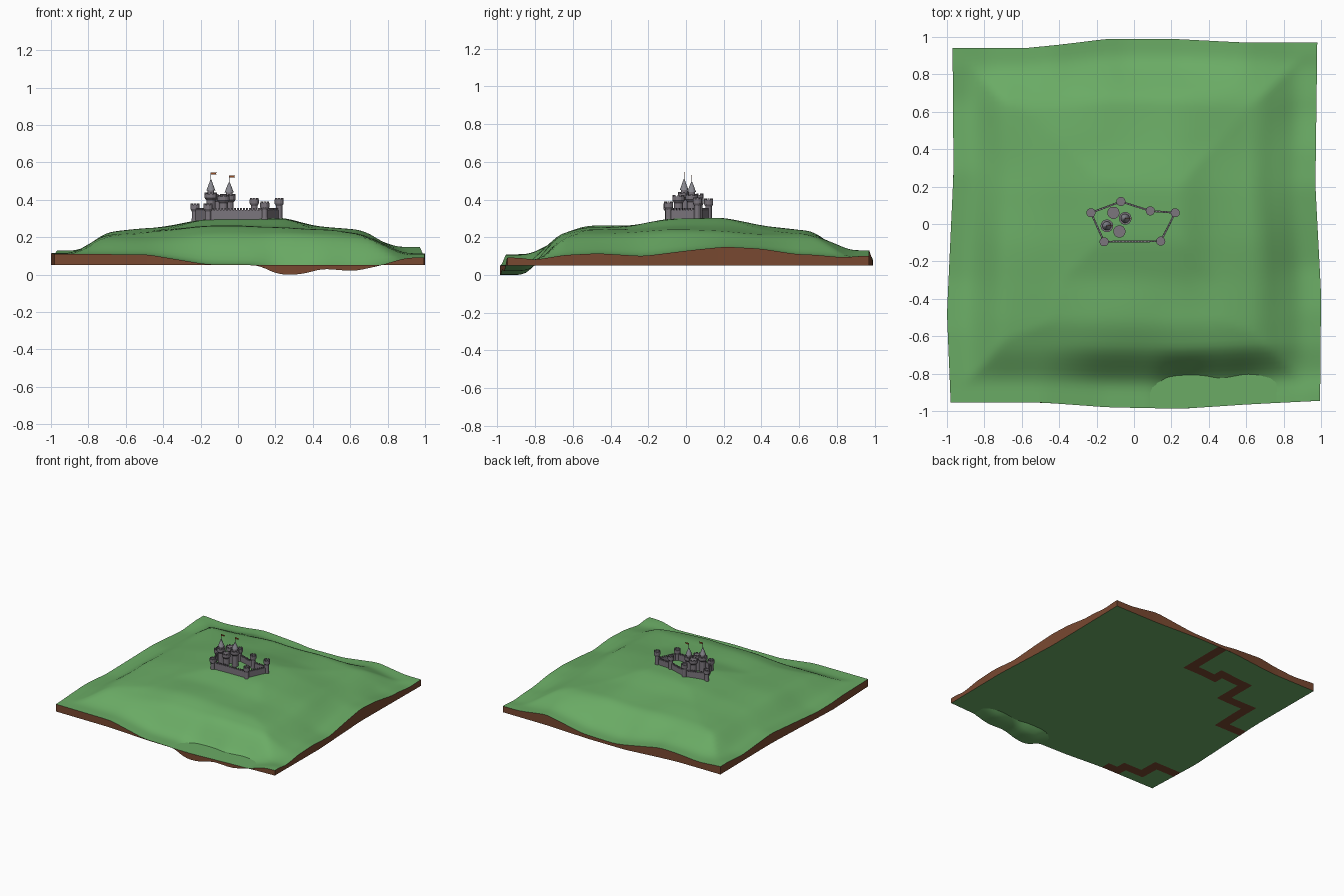
import bpy, bmesh, math
from mathutils import Vector, Matrix

if "Cube" in bpy.data.objects:
    bpy.data.objects.remove(bpy.data.objects["Cube"])

N = 72          # terrain grid cells per side
BASE = 0.05     # level of the flat underside


def mat(name, rgb):
    m = bpy.data.materials.new(name)
    m.diffuse_color = (*rgb, 1)
    m.use_nodes = True
    m.node_tree.nodes["Principled BSDF"].inputs["Base Color"].default_value = m.diffuse_color
    return m


GRASS = mat("grass green", (0.145, 0.41, 0.13))
EARTH = mat("earth brown", (0.19, 0.066, 0.03))
STONE = mat("stone grey", (0.2, 0.18, 0.205))
ROOF = mat("roof grey", (0.25, 0.25, 0.28))
FLAG = mat("flag rust", (0.32, 0.08, 0.02))


def finish(bm, name, *mats):
    me = bpy.data.meshes.new(name)
    bm.to_mesh(me)
    bm.free()
    ob = bpy.data.objects.new(name, me)
    bpy.context.collection.objects.link(ob)
    for m in mats:
        me.materials.append(m)
    return ob


def curve(*pts):
    """Piecewise profile with softened corners."""
    def lin(t):
        t = min(max(t, pts[0][0]), pts[-1][0])
        for (a, p), (b, q) in zip(pts, pts[1:]):
            if t <= b:
                return p + (q - p) * (t - a) / (b - a)
        return pts[-1][1]
    return lambda t: sum(lin(t + d) for d in (-.04, -.02, 0, .02, .04)) / 5


def ramp(t, a, b):
    t = min(max((t - a) / (b - a), 0), 1)
    return t * t * (3 - 2 * t)


# ---- terrain outline in plan and rim heights
left = curve((-1, -.98), (-.5, -1), (.3, -.965), (1, -.97))
right = curve((-1, .995), (-.4, 1), (.2, .97), (1, .98))
front = curve((-1, -.955), (-.5, -.955), (-.15, -.98), (.25, -.988), (.6, -.965), (1, -.945))
back = curve((-1, .94), (-.6, .94), (-.4, .96), (-.15, .99), (.2, .99), (.6, .97), (1, .97))
z_front = curve((-1, .11), (-.5, .108), (-.3, .075), (-.18, .055), (.1, .052), (.21, 0), (.33, 0),
                (.45, .032), (.62, .018), (.75, .045), (.9, .09), (1, .092))
z_back = curve((-1, .115), (-.8, .1), (-.45, .13), (-.05, .075), (.25, .08), (.6, .135), (.85, .1), (1, .1))
z_right = curve((-1, .1), (-.8, .1), (-.5, .115), (-.25, .1), (0, .13), (.2, .15), (.4, .14), (.6, .11), (1, .1))
z_left = curve((-1, .11), (-.6, .115), (-.3, .1), (.3, .13), (.7, .1), (1, .115))
# hill shape along each axis, 1 at the summit
hill_x = curve((-.89, 0), (-.72, .58), (-.4, .76), (-.2, .96), (0, 1), (.25, 1), (.4, .8), (.68, .62), (.89, 0))
hill_y = curve((-.87, 0), (-.7, .5), (-.55, .74), (-.3, .78), (-.1, .97), (.2, 1), (.4, .78), (.68, .64), (.89, 0))


def height(x, y):
    a, b = hill_x(x), hill_y(y)
    hill = .194 * (.45 * a * b + .55 * min(a, b))
    rim = .11
    rim += (z_front(x) - .11) * ramp(-y, .66, .88)
    rim += (z_back(x) - .11) * ramp(y, .66, .88)
    side = 1 - ramp(abs(y), .84, .96)
    rim += (z_right(y) - .11) * ramp(x, .7, .95) * side
    rim += (z_left(y) - .11) * ramp(-x, .7, .95) * side
    wave = .008 * math.sin(7 * x + 2 * y) * math.sin(6 * y - 3 * x + 1)
    return rim + hill + wave * ramp(max(abs(x), abs(y)), .2, .5) * min(1, 2 * hill / .19)


def plan(u, v):
    s, t = (u + 1) / 2, (v + 1) / 2
    return (left(v) * (1 - s) + right(v) * s, front(u) * (1 - t) + back(u) * t)


def sheet(n, zfun):
    """Square sheet that follows the plan outline."""
    bm = bmesh.new()
    vs = []
    for j in range(n + 1):
        for i in range(n + 1):
            u, v = 2 * i / n - 1, 2 * j / n - 1
            vs.append(bm.verts.new((*plan(u, v), zfun(u, v))))
    for j in range(n):
        for i in range(n):
            k = j * (n + 1) + i
            bm.faces.new((vs[k], vs[k + 1], vs[k + n + 2], vs[k + n + 1]))
    return bm


bm = sheet(N, height)
for f in bm.faces:
    f.smooth = True
rim_edges = [[v.co.copy() for v in e.verts] for e in bm.edges if e.is_boundary]
finish(bm, "terrain_surface", GRASS)

# earth wall from the rim to the base level
bm = bmesh.new()
for a, b in rim_edges:
    vs = [bm.verts.new(p) for p in (a, b, (b.x, b.y, BASE), (a.x, a.y, BASE))]
    f = bm.faces.new(vs)
    f.normal_update()
    if f.normal.dot(Vector((a.x, a.y, 0))) < 0:
        f.normal_flip()
finish(bm, "earth_skirt", EARTH)

# underside with a stepped brown band
bm = sheet(24, lambda u, v: BASE)
paths = [[(-.02, .97), (-.02, .65), (-.55, .65), (-.55, .4), (-.8, .4), (-.8, .08), (-.97, .08)],
         [(-.97, -.65), (-.8, -.65), (-.8, -.8), (-.63, -.8), (-.63, -.9), (-.5, -.9), (-.5, -.97)]]


def in_band(c):
    return any(min(a[0], b[0]) - .042 < c.x < max(a[0], b[0]) + .042 and
               min(a[1], b[1]) - .042 < c.y < max(a[1], b[1]) + .042
               for p in paths for a, b in zip(p, p[1:]))


for f in bm.faces:
    f.material_index = int(in_band(f.calc_center_median()))
    f.normal_flip()
finish(bm, "terrain_underside", GRASS, EARTH)


# ---- castle helpers
def lathe(bm, x, y, prof, n=14):
    """Round part from (radius, z) pairs."""
    rings = [[bm.verts.new((x + r * math.cos(2 * math.pi * k / n), y + r * math.sin(2 * math.pi * k / n), z))
              for k in range(n)] for r, z in prof]
    for lo, hi in zip(rings, rings[1:]):
        for k in range(n):
            bm.faces.new((lo[k], lo[(k + 1) % n], hi[(k + 1) % n], hi[k]))
    bm.faces.new(rings[-1])
    bm.faces.new(rings[0][::-1])


def box(bm, centre, size, angle=0):
    m = Matrix.Translation(centre) @ Matrix.Rotation(angle, 4, 'Z') @ Matrix.Diagonal((*size, 1))
    bmesh.ops.create_cube(bm, size=1, matrix=m)


def tower(name, x, y, top, r, head):
    bm = bmesh.new()
    z = top - .008
    lathe(bm, x, y, [(r * 1.08, .265), (r, .31), (r, z - .034), (head, z - .022), (head, z)])
    for k in range(8):      # merlons
        a = 2 * math.pi * k / 8
        d = head - .004
        box(bm, (x + d * math.cos(a), y + d * math.sin(a), z + .003), (.006, .011, .01), a)
    return finish(bm, name, STONE)


# ---- curtain wall and corner towers
corners = [(-.23, .06, .38), (-.07, .12, .405), (.087, .07, .41), (.22, .06, .41),
           (.143, -.092, .39), (-.16, -.095, .38)]
for i, (x, y, top) in enumerate(corners):
    tower(f"wall_tower_{i + 1}", x, y, top, .017, .0245)
    x2, y2, _ = corners[(i + 1) % 6]
    bm = bmesh.new()
    d = Vector((x2 - x, y2 - y))
    ang = math.atan2(d.y, d.x)
    box(bm, ((x + x2) / 2, (y + y2) / 2, .305), (d.length, .01, .08), ang)
    n = int(d.length / .016)
    for k in range(n):
        t = (k + .5) / n
        box(bm, (x + d.x * t, y + d.y * t, .35), (.008, .01, .012), ang)
    finish(bm, f"curtain_wall_{i + 1}", STONE)

# ---- keep: two flat towers and two spired towers with flags
tower("keep_tower_back", -.11, .06, .432, .024, .033)
tower("keep_tower_front", -.078, -.04, .425, .024, .033)
for i, (x, y, head, tip) in enumerate([(-.145, -.01, .44, .512), (-.047, .03, .43, .497)]):
    tower(f"spire_tower_{i + 1}", x, y, head, .024, .034)
    bm = bmesh.new()
    lathe(bm, x, y, [(.018, head - .01), (.018, head + .01)])
    finish(bm, f"spire_drum_{i + 1}", STONE)
    bm = bmesh.new()
    lathe(bm, x, y, [(.024, head + .01), (.012, head + .042), (.001, tip)])
    finish(bm, f"spire_roof_{i + 1}", ROOF)
    bm = bmesh.new()
    lathe(bm, x, y, [(.0015, tip - .01), (.0015, tip + .034)], 6)
    finish(bm, f"flag_pole_{i + 1}", STONE)
    # swallow-tailed flag
    bm = bmesh.new()
    z = tip + .028
    pts = [(0, -.006), (.034, -.006), (.026, 0), (.034, .006), (0, .006)]
    f = bm.faces.new([bm.verts.new((x + px, y - .001, z + pz)) for px, pz in pts])
    ext = bmesh.ops.extrude_face_region(bm, geom=[f])["geom"]
    bmesh.ops.translate(bm, vec=(0, .002, 0), verts=[g for g in ext if isinstance(g, bmesh.types.BMVert)])
    bmesh.ops.recalc_face_normals(bm, faces=bm.faces)
    finish(bm, f"flag_{i + 1}", FLAG)
